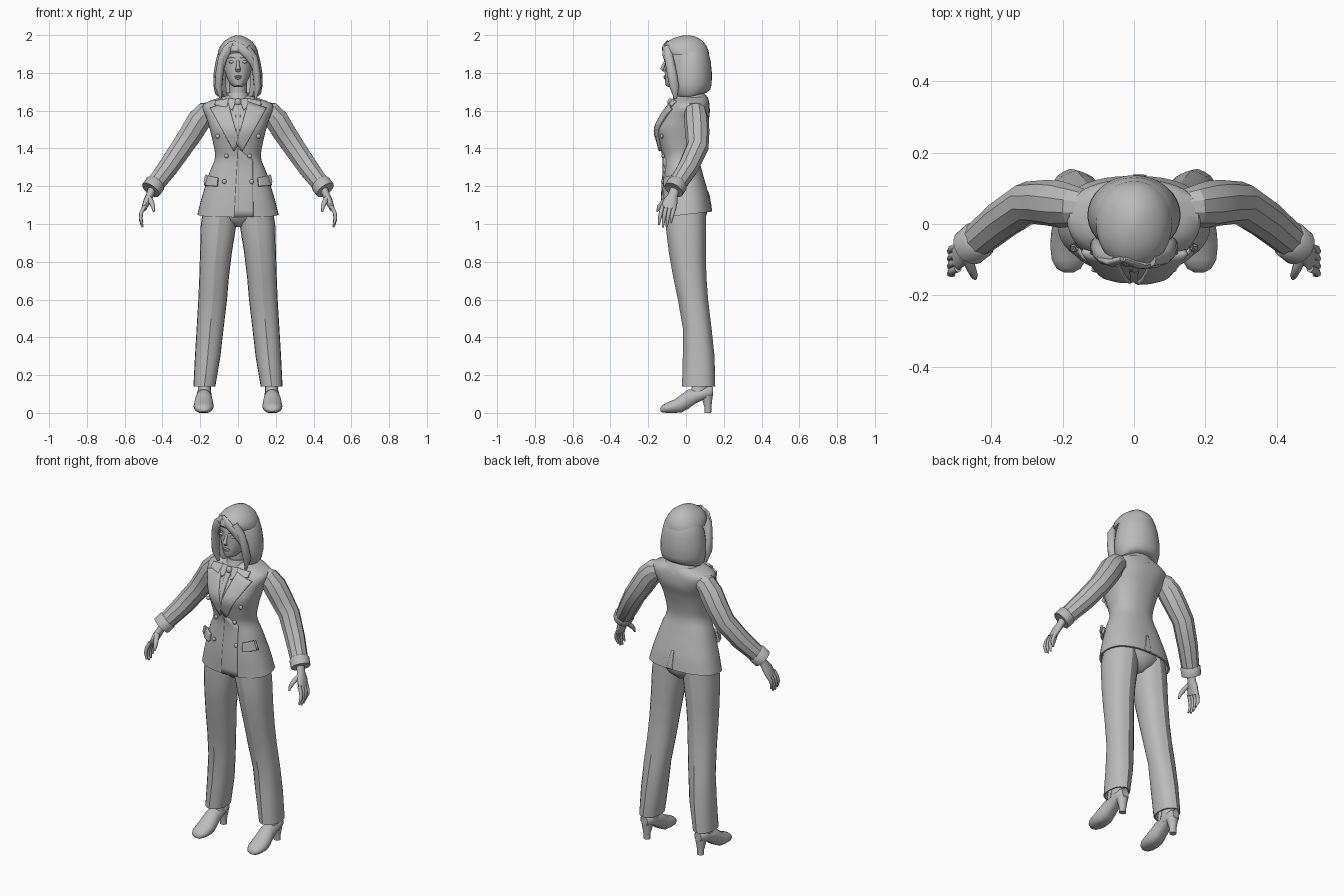
import bpy, bmesh, math
from mathutils import Vector

if "Cube" in bpy.data.objects:
    bpy.data.objects.remove(bpy.data.objects["Cube"])

grey = bpy.data.materials.new("plain_grey")
grey.use_nodes = True
grey.diffuse_color = (0.5, 0.5, 0.5, 1)
grey.node_tree.nodes["Principled BSDF"].inputs["Base Color"].default_value = (0.5, 0.5, 0.5, 1)


def finish(name, bm, recalc=True, angle=40):
    if recalc:
        bmesh.ops.recalc_face_normals(bm, faces=bm.faces)
    me = bpy.data.meshes.new(name)
    bm.to_mesh(me)
    bm.free()
    me.materials.append(grey)
    ob = bpy.data.objects.new(name, me)
    bpy.context.collection.objects.link(ob)
    bpy.ops.object.select_all(action='DESELECT')
    ob.select_set(True)
    bpy.context.view_layer.objects.active = ob
    bpy.ops.object.shade_smooth_by_angle(angle=math.radians(angle))
    return ob


def loft(name, rings, angle=40):
    """Skin equal-sized rings of points and cap both ends."""
    bm = bmesh.new()
    vs = [[bm.verts.new(p) for p in r] for r in rings]
    n = len(vs[0])
    for a, b in zip(vs, vs[1:]):
        for i in range(n):
            bm.faces.new((a[i], a[(i + 1) % n], b[(i + 1) % n], b[i]))
    bm.faces.new(vs[0])
    bm.faces.new(vs[-1])
    return finish(name, bm, angle=angle)


def ring(z, hw, y0, y1, cx=0, n=24, p=2.0, crease=0):
    """Horizontal superellipse between y0 and y1."""
    pts = []
    for i in range(n):
        t = 2 * math.pi * i / n
        c, s = math.cos(t), math.sin(t)
        x = math.copysign(abs(c) ** (2 / p), c) * hw
        y = math.copysign(abs(s) ** (2 / p), s) * (y1 - y0) / 2
        if abs(s) > 0.999:
            y += math.copysign(crease, s)
        pts.append((cx + x, (y0 + y1) / 2 + y, z))
    return pts


def tube(name, pts, radii, ref=(0, 1, 0), n=12, s=1, angle=50):
    """Tapered elliptical tube; first radius lies along ref."""
    pts = [Vector((p[0] * s, p[1], p[2])) for p in pts]
    ref = Vector((ref[0] * s, ref[1], ref[2]))
    rings = []
    for i, p in enumerate(pts):
        t = (pts[min(i + 1, len(pts) - 1)] - pts[max(i - 1, 0)]).normalized()
        u = (ref - t * ref.dot(t)).normalized()
        v = t.cross(u)
        a, b = radii[i] if isinstance(radii[i], tuple) else (radii[i], radii[i])
        rings.append([p + u * a * math.cos(2 * math.pi * k / n) + v * b * math.sin(2 * math.pi * k / n)
                      for k in range(n)])
    return loft(name, rings, angle)


def ball(name, loc, scale):
    bm = bmesh.new()
    bmesh.ops.create_uvsphere(bm, u_segments=14, v_segments=8, radius=1)
    for v in bm.verts:
        v.co = Vector((v.co.x * scale[0] + loc[0], v.co.y * scale[1] + loc[1], v.co.z * scale[2] + loc[2]))
    return finish(name, bm)


# Jacket body: z, half width, front y, back y
BODY = [(1.05, .215, -.125, .135), (1.13, .195, -.127, .124), (1.20, .174, -.125, .108), (1.27, .152, -.12, .088),
        (1.35, .122, -.12, .07), (1.42, .130, -.138, .078), (1.50, .149, -.155, .10),
        (1.56, .167, -.132, .122), (1.61, .187, -.10, .126), (1.64, .178, -.078, .122),
        (1.665, .11, -.06, .115), (1.685, .06, -.04, .09)]
POW = 2.35


def body(z):
    z = min(max(z, BODY[0][0]), BODY[-1][0])
    i = max(k for k in range(len(BODY) - 1) if BODY[k][0] <= z)
    a, b = BODY[i], BODY[i + 1]
    a0, b1 = BODY[max(i - 1, 0)], BODY[min(i + 2, len(BODY) - 1)]
    h = b[0] - a[0]
    t = (z - a[0]) / h
    out = []
    for k in (1, 2, 3):
        ma = (b[k] - a0[k]) / (b[0] - a0[0]) * h
        mb = (b1[k] - a[k]) / (b1[0] - a[0]) * h
        out.append((2*t**3 - 3*t*t + 1) * a[k] + (t**3 - 2*t*t + t) * ma
                   + (3*t*t - 2*t**3) * b[k] + (t**3 - t*t) * mb)
    return out


def tilt(p):
    x, y, z = p
    return (x, y, z + .115 * y * min(1, max(0, (1.2 - z) / .15)))


def on_body(x, z, off, back=False):
    hw, y0, y1 = body(z)
    f = min(abs(x) / hw, .97)
    d = (y1 - y0) / 2 * (1 - f ** POW) ** (1 / POW) + off
    return tilt((math.copysign(f * hw * (1 + off / hw), x), (y0 + y1) / 2 + (d if back else -d), z))


def patch(name, corners, off, s=1, n=10, thick=.016, back=False):
    """Cloth panel lying on the jacket; corners are (x, z): inner low, outer low, outer high, inner high."""
    bm = bmesh.new()
    (ax, az), (bx, bz), (cx, cz), (dx, dz) = corners
    g = []
    for j in range(n + 1):
        v = j / n
        row = []
        for i in range(n + 1):
            u = i / n
            x = (ax * (1 - u) + bx * u) * (1 - v) + (dx * (1 - u) + cx * u) * v
            z = (az * (1 - u) + bz * u) * (1 - v) + (dz * (1 - u) + cz * u) * v
            row.append(bm.verts.new(on_body(x * s, z, off, back)))
        g.append(row)
    for j in range(n):
        for i in range(n):
            f = [g[j][i], g[j][i + 1], g[j + 1][i + 1], g[j + 1][i]]
            bm.faces.new(f if (s > 0) != back else f[::-1])
    ob = finish(name, bm, recalc=False)
    m = ob.modifiers.new("thickness", 'SOLIDIFY')
    m.thickness, m.offset = thick, -1
    return ob


# Jacket with a turned-in hem
rings = [ring(1.10, .18, -.10, .11, n=40, p=POW), ring(1.05, .205, -.115, .125, n=40, p=POW)]
for k in range(41):
    z = 1.05 + (1.685 - 1.05) * k / 40
    rings.append(ring(z, *body(z), n=40, p=POW))
loft("jacket", [[tilt(p) for p in r] for r in rings])
patch("jacket_front_edge", [(-.02, 1.052), (.08, 1.052), (.075, 1.34), (0, 1.40)], .005)
patch("back_vent", [(-.003, 1.052), (.035, 1.052), (.012, 1.17), (-.003, 1.17)], .004, back=True)

# Shirt, tie and collars
patch("shirt_front", [(-.005, 1.43), (.005, 1.43), (.06, 1.655), (-.06, 1.655)], .003, thick=.008)
patch("tie", [(-.006, 1.42), (.006, 1.42), (.014, 1.64), (-.014, 1.64)], .010)
ball("tie_knot", (0, -.083, 1.645), (.018, .016, .02))
loft("neck", [ring(z, .047, y0, y1) for z, y0, y1 in ((1.62, -.05, .06), (1.70, -.055, .05), (1.79, -.055, .05))])
loft("shirt_collar", [ring(1.63, .066, -.082, .075), ring(1.665, .06, -.07, .07), ring(1.695, .054, -.06, .062)])
loft("jacket_collar", [ring(1.63, .115, -.06, .125), ring(1.665, .10, -.052, .118), ring(1.695, .078, -.02, .095)])

for s, side in ((1, "left"), (-1, "right")):
    # Lapels, collar wings, pockets and buttons
    patch(side + "_lapel", [(-.008, 1.425), (.02, 1.385), (.14, 1.615), (.05, 1.648)], .016 if s > 0 else .012, s)
    patch(side + "_lapel_collar", [(.055, 1.62), (.115, 1.632), (.11, 1.655), (.045, 1.665)], .015, s)
    patch(side + "_shirt_wing", [(.028, 1.605), (.052, 1.625), (.055, 1.665), (.006, 1.662)], .011, s, thick=.012)
    patch(side + "_pocket_flap", [(.105, 1.20), (.175, 1.205), (.16, 1.26), (.10, 1.245)], .014, s)
    for x, z in ((.103, 1.465), (.058, 1.36), (.07, 1.225)):
        ball(side + "_button", on_body(x * s, z, .007), (.012, .008, .012))
    # Sleeve, cuff, hand
    tube(side + "_sleeve", [(.12, .045, 1.605), (.17, .05, 1.592), (.205, .055, 1.55), (.245, .06, 1.485), (.298, .06, 1.405),
                            (.37, .012, 1.30), (.45, -.055, 1.195)],
         [.045, .058, .066, .064, .060, .056, .048], n=10, s=s, angle=30)
    tube(side + "_cuff", [(.432, -.04, 1.219), (.438, -.045, 1.212), (.462, -.065, 1.18), (.46, -.063, 1.183)],
         [.046, .055, .054, .036], n=16, s=s)
    tube(side + "_palm", [(.45, -.055, 1.195), (.468, -.07, 1.15), (.483, -.082, 1.12), (.498, -.093, 1.08)],
         [(.026, .022), (.026, .02), (.038, .019), (.040, .014)], s=s)
    for i in range(4):
        y = -.125 + i * .021
        low = (.0, -.012, -.008, .010)[i]
        tube(side + "_finger", [(.494, y, 1.095), (.512, y - .008, 1.06), (.516, y - .014, 1.03 + low / 2),
                                (.506, y - .018, .995 + low)], [.011, .0105, .0095, .005], n=8, s=s)
    tube(side + "_thumb", [(.472, -.09, 1.14), (.458, -.122, 1.115), (.449, -.143, 1.09), (.446, -.153, 1.065)],
         [.014, .014, .011, .005], n=8, s=s)

    # Trouser leg with pressed creases and a turned-in hem: z, inner x, outer x, front y, back y
    leg = [(.20, .135, .22, .0, .135), (.14, .127, .23, -.012, .145), (.14, .12, .236, -.02, .154),
           (.30, .093, .228, -.016, .15), (.45, .076, .219, -.016, .134), (.60, .058, .21, -.042, .116),
           (.72, .048, .205, -.067, .107), (.85, .032, .201, -.09, .104), (1.0, .008, .197, -.108, .106),
           (1.15, .01, .17, -.10, .10)]
    loft(side + "_trouser_leg", [ring(z, (b - a) / 2, y0 + .004, y1 - .004, s * (a + b) / 2, 20, 2.3, .005)
                                 for z, a, b, y0, y1 in leg], 25)
    # Shoe, heel and ankle: y, half width, bottom z, top z
    shoe = [(-.136, .014, .008, .024), (-.125, .034, .002, .04), (-.10, .048, 0, .052), (-.06, .053, 0, .068),
            (-.025, .051, .002, .092), (.01, .045, .02, .118), (.05, .039, .05, .122), (.09, .039, .070, .13),
            (.125, .036, .078, .14), (.142, .022, .09, .135)]
    rings = []
    for y, w, z0, z1 in shoe:
        rings.append([(s * (.182 - .06 * (y + .05) * .3) + w * math.cos(t), y,
                       max(z0, (z0 + z1) / 2 + (z1 - z0) * .56 * math.sin(t)))
                      for t in (2 * math.pi * k / 18 for k in range(18))])
    loft(side + "_shoe", rings)
    loft(side + "_heel", [ring(0, .02, .098, .134, s * .178, 14), ring(.03, .02, .097, .135, s * .178, 14),
                          ring(.09, .034, .08, .142, s * .178, 14)])
    loft(side + "_ankle", [ring(.08, .036, .01, .11, s * .178, 16), ring(.13, .034, .03, .115, s * .178, 16),
                           ring(.21, .034, .04, .12, s * .178, 16)])
    # Eyes, brows and side locks of hair
    ball(side + "_eye", (s * .034, -.102, 1.858), (.016, .008, .0075))
    tube(side + "_brow", [(.015, -.113, 1.878), (.035, -.108, 1.885), (.055, -.096, 1.878)],
         [.003, .004, .002], n=6, s=s)
    tube(side + "_face_lock", [(.045, -.098, 1.935), (.085, -.09, 1.88), (.098, -.075, 1.80), (.104, -.062, 1.73),
                               (.092, -.056, 1.665)],
         [(.022, .02), (.024, .02), (.026, .021), (.026, .02), (.008, .006)], s=s)

# Trouser seat
loft("trouser_seat", [ring(.985, .03, -.05, .06), ring(1.02, .10, -.09, .10), ring(1.06, .16, -.105, .112),
                      ring(1.14, .165, -.10, .105)])

# Face
head = [(1.724, .016, -.092, -.05), (1.732, .032, -.106, -.02), (1.75, .047, -.111, .02), (1.78, .062, -.112, .05),
        (1.82, .075, -.113, .07), (1.86, .08, -.112, .08), (1.91, .08, -.114, .09), (1.95, .065, -.09, .08)]
loft("head", [ring(*h, p=2.15) for h in head])
tube("nose", [(0, -.106, 1.868), (0, -.118, 1.842), (0, -.127, 1.82), (0, -.118, 1.808)],
     [(.006, .007), (.008, .008), (.009, .014), (.005, .012)], ref=(0, 1, 0.4))
ball("upper_lip", (0, -.112, 1.781), (.02, .008, .005))
ball("lower_lip", (0, -.111, 1.772), (.017, .008, .006))

# Hair crown
crown = [(1.895, .108, -.105, .122), (1.915, .106, -.122, .12), (1.94, .095, -.119, .11), (1.965, .076, -.098, .092),
         (1.985, .048, -.065, .066), (1.995, .025, -.03, .04), (1.999, .008, -.006, .016)]
loft("hair_crown", [ring(*c, p=2.1, n=32) for c in crown])

# Hair bob: horseshoe section, open at the face
bob = [(1.675, .108, .108), (1.69, .122, .128), (1.74, .131, .136), (1.80, .129, .137), (1.86, .119, .131),
       (1.91, .105, .119), (1.94, .085, .10)]
rings = []
for z, hw, yb in bob:
    arc = [math.radians(-48 + 276 * k / 24) for k in range(25)]
    lift = .02 if z < 1.70 else 0
    outer = [(hw * math.cos(t), .025 + (yb - .025) * math.sin(t), z + lift * max(0, math.sin(t))) for t in arc]
    inner = [((hw - .035) * math.cos(t), .025 + (yb - .06) * math.sin(t), z + lift * max(0, math.sin(t)))
             for t in reversed(arc)]
    rings.append(outer + inner)
loft("hair_bob", rings)

# Swept fringe from an off-centre parting
for pts in ([(-.03, -.098, 1.962), (.015, -.115, 1.932), (.055, -.112, 1.895), (.083, -.095, 1.845), (.094, -.08, 1.79)],
            [(-.03, -.098, 1.962), (-.058, -.108, 1.925), (-.08, -.098, 1.88), (-.093, -.082, 1.82), (-.098, -.07, 1.75)]):
    tube("fringe_lock", pts, [(.008, .012), (.012, .024), (.012, .024), (.012, .018), (.004, .004)], ref=(0, 1, 0))
